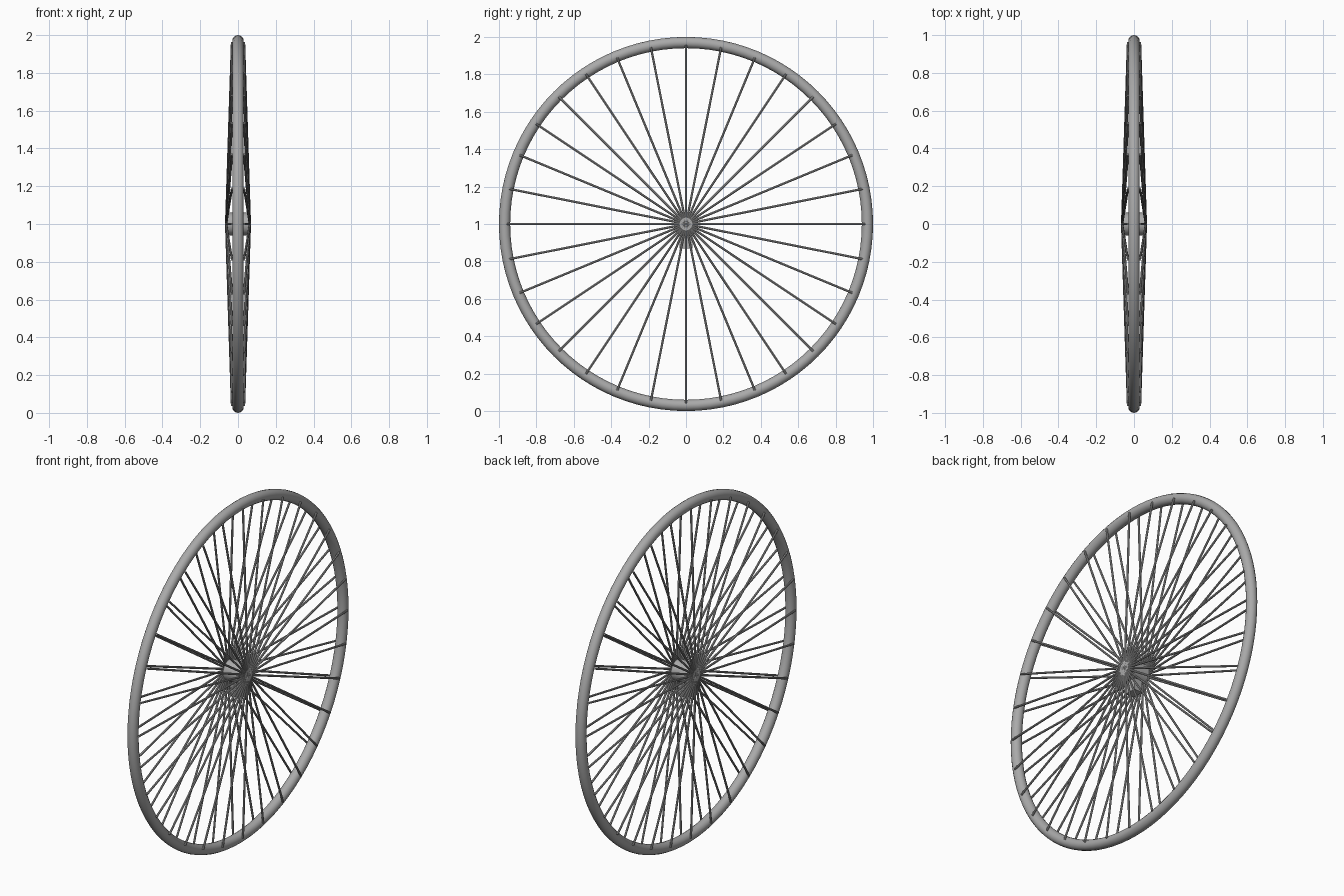
import bpy
import math
from mathutils import Vector, Matrix

cube = bpy.data.objects.get("Cube")
if cube:
    bpy.data.objects.remove(cube, do_unlink=True)

CENTRE = Vector((0, 0, 1))
SPOKES = 32


def material(name, rgb):
    m = bpy.data.materials.new(name)
    m.use_nodes = True
    m.diffuse_color = (*rgb, 1)
    m.node_tree.nodes["Principled BSDF"].inputs["Base Color"].default_value = (*rgb, 1)
    return m


steel = material("grey steel", (0.4, 0.4, 0.4))


def finish(name, mat, smooth=True):
    obj = bpy.context.object
    obj.name = name
    obj.data.materials.append(mat)
    if smooth:
        bpy.ops.object.shade_smooth_by_angle(angle=math.radians(40))
    return obj


def rod(name, start, end, radius, sides):
    axis = end - start
    bpy.ops.mesh.primitive_cylinder_add(
        vertices=sides, radius=radius, depth=axis.length, location=(start + end) / 2,
        rotation=axis.to_track_quat("Z", "Y").to_euler())
    return finish(name, steel)


# Rim
bpy.ops.mesh.primitive_torus_add(
    major_radius=0.97, minor_radius=0.03, major_segments=96, minor_segments=16,
    location=CENTRE, rotation=(0, math.pi / 2, 0))
finish("rim", steel)

# Hub barrel
rod("hub", CENTRE - Vector((0.055, 0, 0)), CENTRE + Vector((0.055, 0, 0)), 0.06, 32)

# Hub end caps
for side, label in ((1, "left"), (-1, "right")):
    rod(label + "_hub_cap", CENTRE + Vector((side * 0.05, 0, 0)),
        CENTRE + Vector((side * 0.068, 0, 0)), 0.034, 24)

# Small block hanging under the hub
bpy.ops.mesh.primitive_cube_add(size=1, location=(0, 0, 0.905))
bpy.context.object.scale = (0.055, 0.07, 0.07)
finish("hub_block", steel, smooth=False)

# Spokes, one sloping fan on each side
for side, label in ((1, "left"), (-1, "right")):
    for i in range(SPOKES):
        turn = Matrix.Rotation(math.tau * i / SPOKES, 3, "X")
        inner = CENTRE + turn @ Vector((side * 0.063, 0, 0))
        outer = CENTRE + turn @ Vector((side * 0.032, 0, 0.963))
        rod(f"{label}_spoke_{i + 1}", inner, outer, 0.006, 8)
